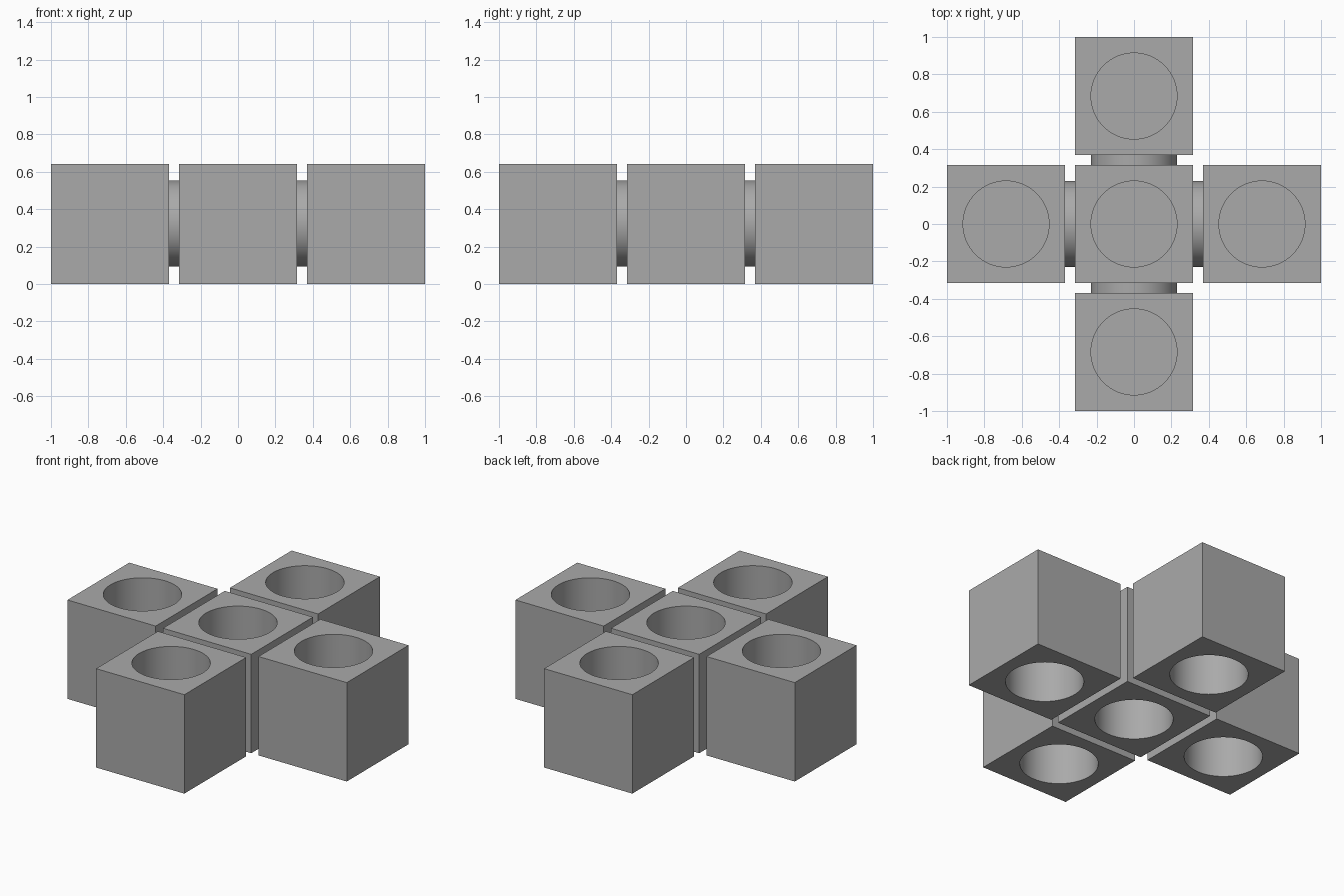
import bpy
import bmesh
import math
from mathutils import Matrix, Vector

if "Cube" in bpy.data.objects:
    bpy.data.objects.remove(bpy.data.objects["Cube"], do_unlink=True)

SIDE, HEIGHT = 0.632, 0.64
RADIUS, DEPTH = 0.23, 0.30
OFFSET = 1 - SIDE / 2
SEGMENTS = 64

grey = bpy.data.materials.new("plain_grey")
grey.use_nodes = True
colour = (0.4, 0.4, 0.4, 1)
grey.diffuse_color = colour
grey.node_tree.nodes["Principled BSDF"].inputs["Base Color"].default_value = colour


def make_object(name, bm, location):
    mesh = bpy.data.meshes.new(name)
    bm.to_mesh(mesh)
    bm.free()
    mesh.materials.append(grey)
    obj = bpy.data.objects.new(name, mesh)
    obj.location = location
    bpy.context.collection.objects.link(obj)
    bpy.ops.object.select_all(action="DESELECT")
    obj.select_set(True)
    bpy.context.view_layer.objects.active = obj
    return obj


def add_cylinder(bm, radius, depth, matrix):
    bmesh.ops.create_cone(bm, cap_ends=True, segments=SEGMENTS, radius1=radius,
                          radius2=radius, depth=depth, matrix=matrix)


# Sockets cut into the top and bottom of every cube
def make_cutter(location):
    bm = bmesh.new()
    for side in (-1, 1):
        middle = side * (HEIGHT / 2 - DEPTH / 2 + 0.05)
        add_cylinder(bm, RADIUS, DEPTH + 0.1, Matrix.Translation((0, 0, middle)))
    cutter = make_object("socket_cutter", bm, location)
    cutter.hide_render = True
    return cutter


def make_cube(name, x, y):
    place = Vector((x, y, HEIGHT / 2))
    cutter = make_cutter(place)
    bm = bmesh.new()
    bmesh.ops.create_cube(bm, size=1, matrix=Matrix.Diagonal((SIDE, SIDE, HEIGHT, 1)))
    cube = make_object(name, bm, place)
    cut = cube.modifiers.new("sockets", "BOOLEAN")
    cut.operation = "DIFFERENCE"
    cut.solver = "EXACT"
    cut.object = cutter
    bpy.ops.object.modifier_apply(modifier=cut.name)
    bpy.data.objects.remove(cutter, do_unlink=True)
    bpy.ops.object.shade_smooth_by_angle(angle=math.radians(30))


# Round link bridging the gap between the centre cube and an arm
def make_link(name, x, y):
    gap = OFFSET - SIDE
    bm = bmesh.new()
    turn = Matrix.Rotation(math.pi / 2, 4, "Y" if x else "X")
    add_cylinder(bm, RADIUS, gap + 0.004, turn)
    make_object(name, bm, Vector((x, y, 0)) * (OFFSET / 2) + Vector((0, 0, HEIGHT / 2 + 0.003)))
    bpy.ops.object.shade_smooth_by_angle(angle=math.radians(30))


# Centre cube with four arms in a plus shape
make_cube("centre_cube", 0, 0)
for label, x, y in (("left", 1, 0), ("right", -1, 0), ("front", 0, -1), ("back", 0, 1)):
    make_cube(label + "_cube", x * OFFSET, y * OFFSET)
    make_link(label + "_link", x, y)
